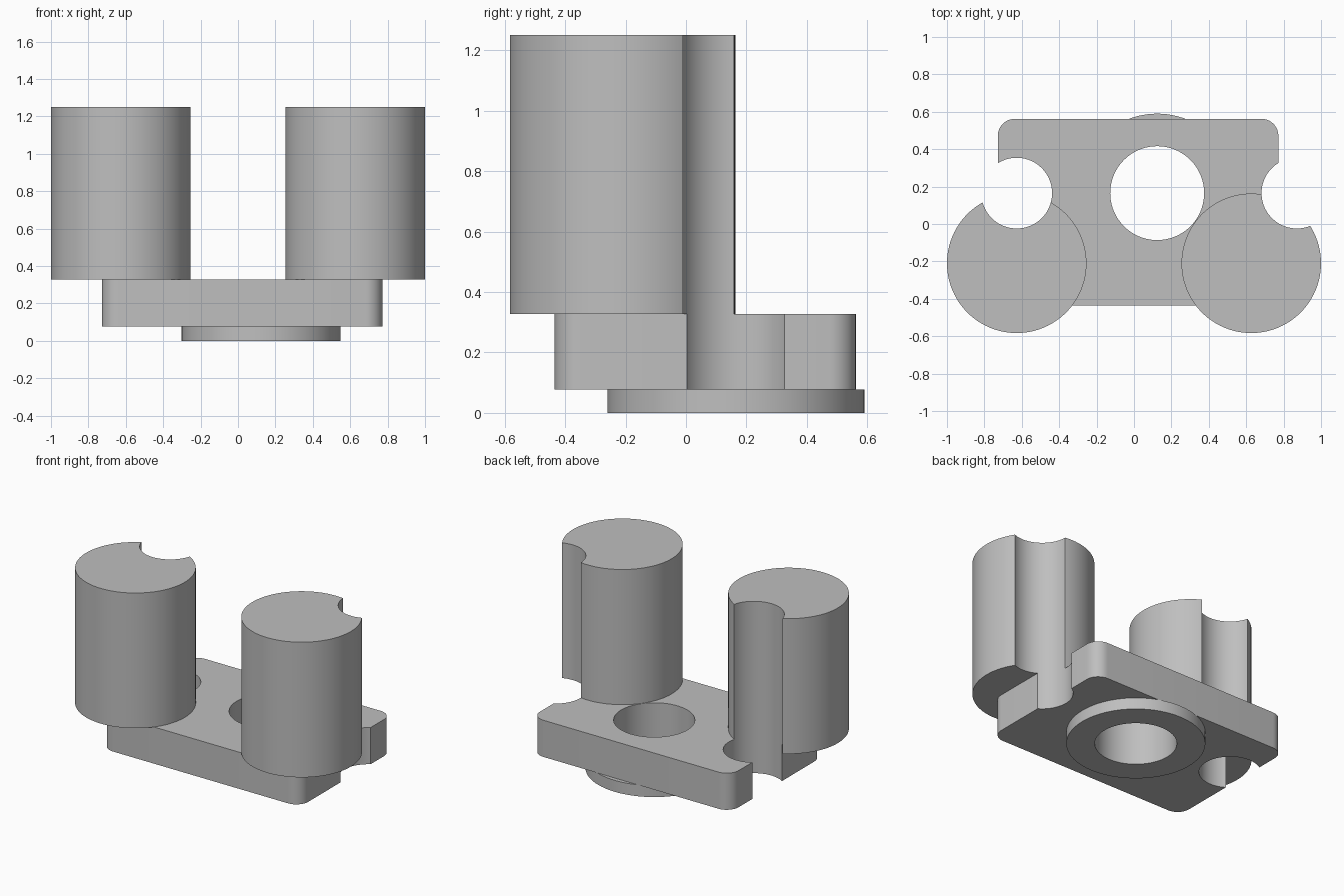
import bpy, bmesh, math

if "Cube" in bpy.data.objects:
    bpy.data.objects.remove(bpy.data.objects["Cube"])

SEG = 96
Z0, Z1, Z2, Z3 = 0.0, 0.078, 0.328, 1.25   # flange, plate and post levels

grey = bpy.data.materials.new("plain grey")
grey.diffuse_color = (0.52, 0.52, 0.52, 1)
grey.use_nodes = True
grey.node_tree.nodes["Principled BSDF"].inputs["Base Color"].default_value = grey.diffuse_color


def circle(cx, cy, r):
    return [(cx + r * math.cos(2 * math.pi * i / SEG),
             cy + r * math.sin(2 * math.pi * i / SEG)) for i in range(SEG)]


def rounded_rect(x0, x1, y0, y1, r, n=10):
    pts = []
    corners = [(x1 - r, y1 - r), (x0 + r, y1 - r), (x0 + r, y0 + r), (x1 - r, y0 + r)]
    for k, (cx, cy) in enumerate(corners):
        for i in range(n + 1):
            a = math.pi / 2 * (k + i / n)
            pts.append((cx + r * math.cos(a), cy + r * math.sin(a)))
    return pts


def extrude(name, pts, z0, z1):
    bm = bmesh.new()
    low = [bm.verts.new((x, y, z0)) for x, y in pts]
    top = [bm.verts.new((x, y, z1)) for x, y in pts]
    bm.faces.new(low[::-1])
    bm.faces.new(top)
    n = len(pts)
    for i in range(n):
        j = (i + 1) % n
        bm.faces.new((low[i], low[j], top[j], top[i]))
    me = bpy.data.meshes.new(name)
    bm.to_mesh(me)
    bm.free()
    ob = bpy.data.objects.new(name, me)
    bpy.context.collection.objects.link(ob)
    me.materials.append(grey)
    return ob


def finish(ob, cutters):
    # drill the holes, then smooth the round walls
    bpy.context.view_layer.objects.active = ob
    for c in cutters:
        m = ob.modifiers.new("drill", 'BOOLEAN')
        m.operation, m.solver, m.object = 'DIFFERENCE', 'EXACT', c
        bpy.ops.object.modifier_apply(modifier=m.name)
    bpy.ops.object.select_all(action='DESELECT')
    ob.select_set(True)
    bpy.ops.object.shade_smooth_by_angle(angle=math.radians(30))


# drills: central bore, left screw hole, right edge notch
bore = extrude("bore_cutter", circle(0.124, 0.165, 0.251), -0.5, 0.8)
left = extrude("left_hole_cutter", circle(-0.627, 0.165, 0.189), -0.5, 2)
right = extrude("right_notch_cutter", circle(0.871, 0.165, 0.189), -0.5, 2)

# base flange ring
finish(extrude("base_flange", circle(0.124, 0.165, 0.425), Z0, Z1), [bore])

# rounded mounting plate
finish(extrude("mounting_plate", rounded_rect(-0.728, 0.772, -0.435, 0.562, 0.09), Z1, Z2),
       [bore, left, right])

# two tall posts, each with a groove from its drill
for side, sx, cut in (("left", -1, left), ("right", 1, right)):
    finish(extrude(side + "_post", circle(sx * 0.627, -0.21, 0.373), Z2, Z3), [cut])

for c in (bore, left, right):
    bpy.data.objects.remove(c)
